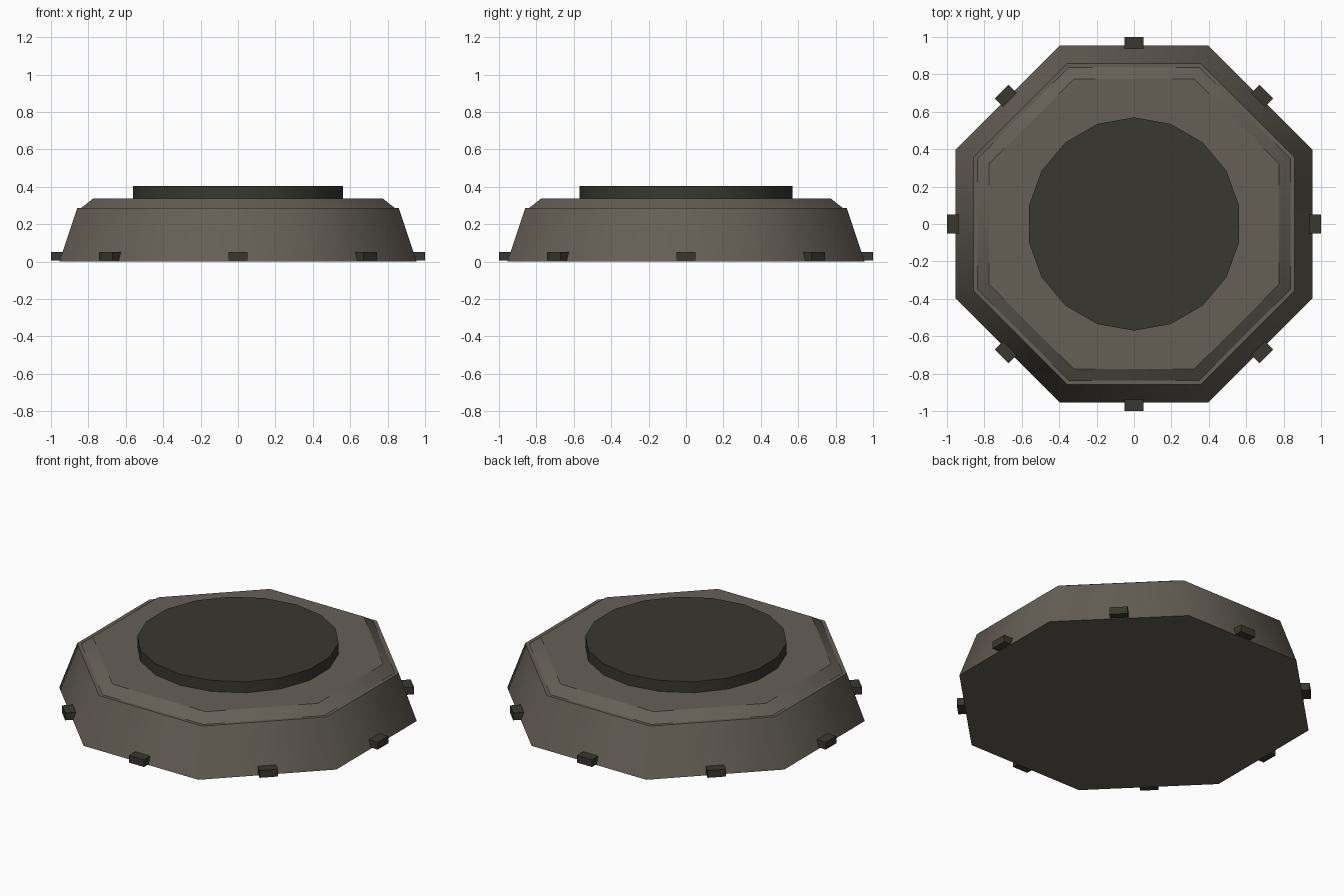
import bpy, bmesh
from math import pi, cos, sin

cube = bpy.data.objects.get("Cube")
if cube:
    bpy.data.objects.remove(cube)


def make_material(name, rgb):
    mat = bpy.data.materials.new(name)
    mat.use_nodes = True
    color = (*rgb, 1)
    mat.diffuse_color = color
    mat.node_tree.nodes["Principled BSDF"].inputs["Base Color"].default_value = color
    return mat


def lathe(name, profile, sides, turn, mat):
    """Stack polygon rings from (radius, z) pairs; smooth around, sharp at each ring."""
    bm = bmesh.new()
    rings = []
    for radius, z in profile:
        angles = [turn + 2 * pi * i / sides for i in range(sides)]
        rings.append([bm.verts.new((radius * cos(a), radius * sin(a), z)) for a in angles])
    for low, high in zip(rings, rings[1:]):
        for i in range(sides):
            j = (i + 1) % sides
            bm.faces.new((low[i], low[j], high[j], high[i])).smooth = True
    bm.faces.new(rings[0][::-1])
    bm.faces.new(rings[-1])
    for edge in bm.edges:
        if abs(edge.verts[0].co.z - edge.verts[1].co.z) < 1e-5:
            edge.smooth = False
    mesh = bpy.data.meshes.new(name)
    bm.to_mesh(mesh)
    bm.free()
    mesh.materials.append(mat)
    obj = bpy.data.objects.new(name, mesh)
    bpy.context.collection.objects.link(obj)
    return obj


body_mat = make_material("warm grey", (0.13, 0.115, 0.092))
dark_mat = make_material("dark olive grey", (0.040, 0.038, 0.028))

# Octagonal base: sloped wall, narrow ledge, chamfer and flat top (flat-to-flat half widths)
widths = [(0.955, 0), (0.859, 0.287), (0.838, 0.287), (0.776, 0.336)]
lathe("octagonal_base", [(w / cos(pi / 8), z) for w, z in widths], 8, pi / 8, body_mat)

# Round top plate
lathe("top_disc", [(0.57, 0.33), (0.57, 0.405)], 18, pi / 2, dark_mat)

# One small block in the middle of each wall
for i in range(8):
    angle = i * pi / 4
    bpy.ops.mesh.primitive_cube_add(
        size=1, location=(0.95 * cos(angle), 0.95 * sin(angle), 0.0275), rotation=(0, 0, angle))
    block = bpy.context.object
    block.name = f"edge_block_{i + 1}"
    block.scale = (0.1, 0.104, 0.045)
    block.data.materials.append(dark_mat)
